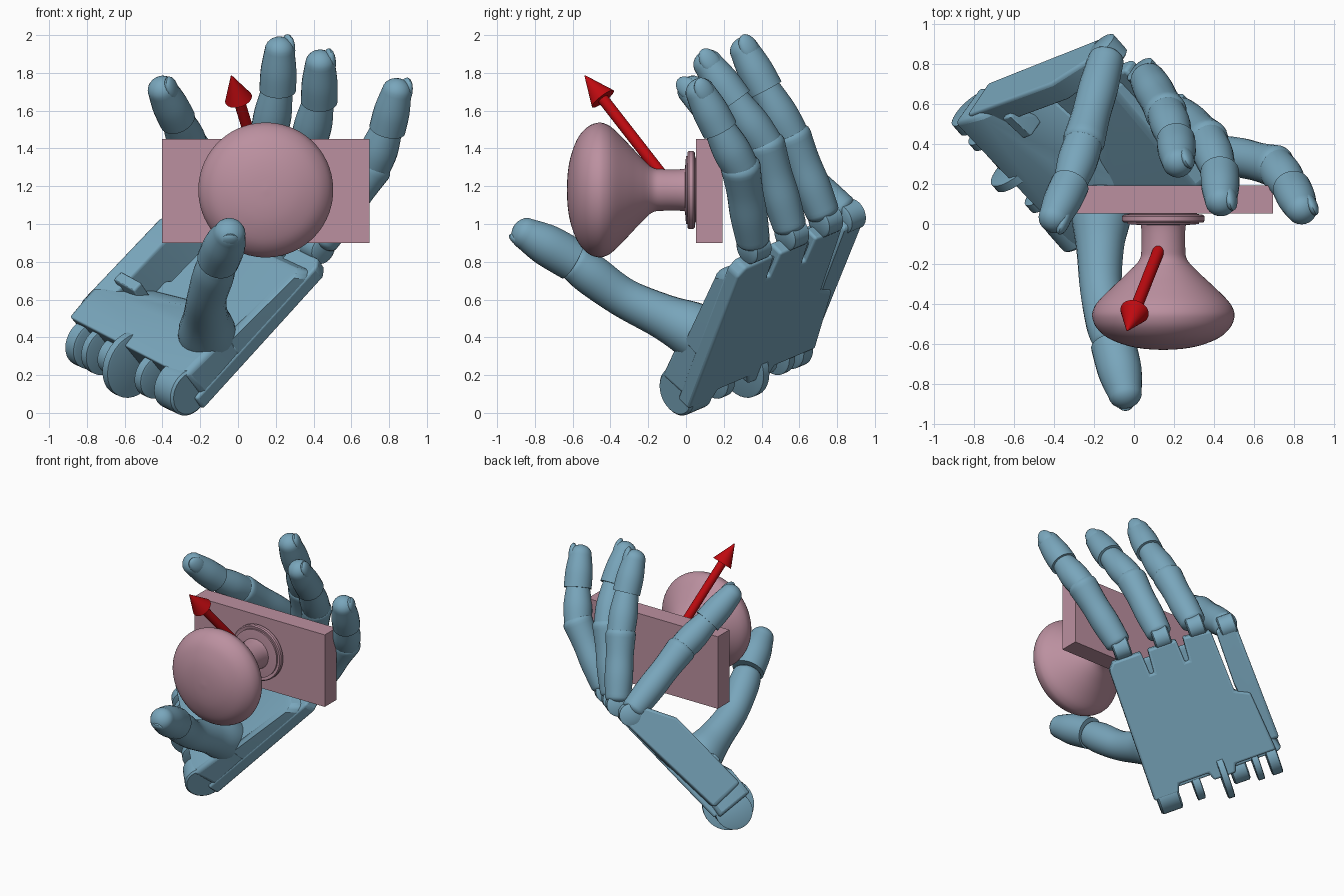
import bpy, bmesh, math
from mathutils import Vector as V

if "Cube" in bpy.data.objects:
    bpy.data.objects.remove(bpy.data.objects["Cube"])


def material(name, color):
    m = bpy.data.materials.new(name)
    m.diffuse_color = (*color, 1)
    m.use_nodes = True
    m.node_tree.nodes["Principled BSDF"].inputs["Base Color"].default_value = m.diffuse_color
    return m


BLUE = material("blue", (0.19, 0.38, 0.5))
PINK = material("pink", (0.5, 0.28, 0.35))
RED = material("red", (0.52, 0.003, 0.005))

# Palm frame: U towards the fingers, W towards the little finger, N out of the palm
P0 = V((-0.3, 0, 0.13))
U = V((0.65, 0.27, 0.715)).normalized()
N = U.cross(V((-0.65, 0.71, 0.285))).normalized()
W = N.cross(U)


def loc(u, w, n):
    return P0 + U * u + W * w + N * n


def finish(name, bm, mat, angle=38, bevel=0):
    bmesh.ops.recalc_face_normals(bm, faces=bm.faces)
    me = bpy.data.meshes.new(name)
    bm.to_mesh(me)
    bm.free()
    me.shade_smooth()
    me.set_sharp_from_angle(angle=math.radians(angle))
    me.materials.append(mat)
    ob = bpy.data.objects.new(name, me)
    bpy.context.collection.objects.link(ob)
    if bevel:
        b = ob.modifiers.new("bevel", "BEVEL")
        b.width, b.segments, b.limit_method = bevel, 3, "ANGLE"
    return ob


def rings(name, centers, radii, mat, sides=24):
    """Loft circles along a path."""
    bm = bmesh.new()
    loops = []
    for i, c in enumerate(centers):
        t = (centers[min(i + 1, len(centers) - 1)] - centers[max(i - 1, 0)]).normalized()
        a = (W - t * W.dot(t)).normalized() if abs(W.dot(t)) < 0.95 else (U - t * U.dot(t)).normalized()
        b = t.cross(a)
        loops.append([bm.verts.new(c + radii[i] * (a * math.cos(k) + b * math.sin(k)))
                      for k in (2 * math.pi * j / sides for j in range(sides))])
    for p, q in zip(loops, loops[1:]):
        for j in range(sides):
            k = (j + 1) % sides
            bm.faces.new((p[j], p[k], q[k], q[j]))
    bm.faces.new(loops[0])
    bm.faces.new(loops[-1])
    return finish(name, bm, mat)


def smooth(vals, n=5):
    """Catmull-Rom interpolation of points or numbers."""
    out = []
    for i in range(len(vals) - 1):
        a, b, c, d = vals[max(i - 1, 0)], vals[i], vals[i + 1], vals[min(i + 2, len(vals) - 1)]
        for k in range(n):
            t = k / n
            out.append((b * 2 + (c - a) * t + (a * 2 - b * 5 + c * 4 - d) * t ** 2
                        + (b * 3 - a - c * 3 + d) * t ** 3) * 0.5)
    return out + [vals[-1]]


def limb(name, pts, radii, start=0.0, end=0.0):
    """Smooth tapered limb with domed ends; start and end scale the dome length."""
    c, r = smooth([V(p) for p in pts]), smooth(radii)
    t0, t1 = (c[0] - c[1]).normalized(), (c[-1] - c[-2]).normalized()
    dome = [math.radians(x) for x in (15, 30, 45, 60, 75, 86)]
    if start:
        c = [c[0] + t0 * r[0] * start * math.sin(x) for x in reversed(dome)] + c
        r = [r[0] * math.cos(x) for x in reversed(dome)] + r
    if end:
        c, r = (c + [c[-1] + t1 * r[-1] * end * math.sin(x) for x in dome],
                r + [r[-1] * math.cos(x) for x in dome])
    return rings(name, c, r, BLUE)


def disc(name, center, axis, r, width):
    a = V(axis).normalized() * width / 2
    e = 0.012
    return rings(name, [center - a, center - a * 0.85, center + a * 0.85, center + a],
                 [r - e, r, r, r - e], BLUE, 32)


def nail(name, tip, direction, out, r):
    """Thin oval plate on the back of a fingertip."""
    d = V(direction).normalized()
    o = (V(out) - d * V(out).dot(d)).normalized()
    s = d.cross(o)
    bm = bmesh.new()
    bmesh.ops.create_uvsphere(bm, u_segments=20, v_segments=10, radius=1)
    for v in bm.verts:
        x, y, z = v.co
        v.co = V(tip) + o * r * 0.66 + d * y * r + s * x * r * 0.68 + o * z * r * 0.38
    finish(name, bm, BLUE)


def slab(name, outline, n0, n1, bevel):
    bm = bmesh.new()
    f = bm.faces.new([bm.verts.new(loc(u, w, n0)) for u, w in outline])
    ext = bmesh.ops.extrude_face_region(bm, geom=[f])
    bmesh.ops.translate(bm, vec=N * (n1 - n0),
                        verts=[g for g in ext["geom"] if isinstance(g, bmesh.types.BMVert)])
    finish(name, bm, BLUE, bevel=bevel)


def hull(name, pts, bevel):
    bm = bmesh.new()
    for p in pts:
        bm.verts.new(loc(*p))
    bmesh.ops.convex_hull(bm, input=bm.verts)
    finish(name, bm, BLUE, bevel=bevel)


# Back of the hand with slots between the knuckles and wrist notches
outline = [(0, -0.1), (0.98, -0.1), (1.03, -0.06), (1.03, 0.15), (0.86, 0.16), (0.86, 0.19),
           (1.03, 0.2), (1.03, 0.41), (0.86, 0.42), (0.86, 0.45), (1.03, 0.46), (1.01, 0.66),
           (0.55, 0.68), (0.5, 0.78), (0.06, 0.82), (0.06, 0.52), (0.0, 0.5), (0.0, 0.34),
           (0.06, 0.32), (0.06, 0.1), (0, 0.08)]
slab("hand_back", outline, -0.13, -0.04, 0.015)
# Heel of the palm, sloping down towards the fingers
hull("palm_heel", [(0.04, -0.1, -0.12), (0.04, 0.86, -0.1), (0.02, -0.09, 0.12), (0.02, 0.86, 0.17),
                   (0.22, 0.85, 0.19), (0.32, 0.45, 0.13), (0.3, -0.09, 0.1), (0.6, -0.09, -0.05),
                   (0.46, 0.75, -0.05)], 0.03)
# Finger pad across the knuckles
hull("palm_pad", [(0.3, -0.1, -0.1), (0.3, -0.09, 0.06), (0.9, -0.09, 0.02), (0.99, -0.1, -0.1),
                  (0.9, 0.64, -0.01), (0.98, 0.64, -0.1), (0.5, 0.5, -0.1), (0.5, 0.35, 0.0)], 0.04)
# Little finger side bar and its raised lip
hull("palm_side_bar", [(0.12, 0.74, -0.1), (0.12, 0.87, -0.08), (0.12, 0.74, 0.14), (0.12, 0.87, 0.17),
                       (0.75, 0.72, 0.14), (0.75, 0.85, 0.17), (1.0, 0.69, -0.12), (1.0, 0.84, -0.12),
                       (0.6, 0.69, -0.12), (1.0, 0.73, 0.03), (1.0, 0.84, 0.04)], 0.02)
hull("palm_lip", [(0.3, 0.62, -0.03), (0.3, 0.76, 0.0), (0.38, 0.62, 0.0), (0.32, 0.62, 0.16),
                  (0.32, 0.78, 0.18), (0.38, 0.62, 0.16), (0.38, 0.78, 0.18)], 0.01)

# Wrist hinge barrels
for i, (w, r, width) in enumerate([(0.0, 0.13, 0.16), (0.22, 0.12, 0.06), (0.42, 0.18, 0.05),
                                   (0.53, 0.1, 0.12), (0.66, 0.13, 0.05), (0.78, 0.13, 0.08)]):
    disc(f"wrist_hinge_{i + 1}", loc(0, w, 0), W, r, width)

# Fingers: knuckle, first joint, second joint, tip
fingers = {
    "index": ((0.42, 0.36, 0.88), (0.71, 0.29, 1.3), (0.79, 0.18, 1.5), (0.84, 0.075, 1.7)),
    "middle": ((0.22, 0.56, 0.95), (0.37, 0.42, 1.42), (0.43, 0.26, 1.65), (0.435, 0.115, 1.85)),
    "ring": ((0.06, 0.74, 1.02), (0.16, 0.56, 1.46), (0.21, 0.42, 1.71), (0.22, 0.31, 1.92)),
    "little": ((-0.13, 0.86, 1.04), (-0.25, 0.42, 1.4), (-0.32, 0.2, 1.55), (-0.4, 0.03, 1.71)),
}
for name, pts in fingers.items():
    a, b, c, d = map(V, pts)
    ab, cd = (b - a).normalized(), (d - c).normalized()
    disc(f"{name}_knuckle", a, W, 0.08, 0.12)
    limb(f"{name}_lower_segment", [a + ab * 0.05, a.lerp(b, 0.4), a.lerp(b, 0.7), b],
         [0.09, 0.099, 0.097, 0.106], 0.5, 0.6)
    limb(f"{name}_middle_segment", [b, b.lerp(c, 0.5), c + cd * 0.03], [0.096, 0.1, 0.078], 0.6, 0.5)
    limb(f"{name}_tip_segment", [c, c.lerp(d, 0.5), d], [0.097, 0.095, 0.079], 0.0, 0.9)
    nail(f"{name}_nail", d, cd, -N, 0.08)

# Thumb
limb("thumb_base", [(-0.16, 0.13, 0.38), (-0.165, 0.03, 0.44), (-0.17, -0.12, 0.51),
                    (-0.165, -0.33, 0.61), (-0.13, -0.5, 0.73), (-0.11, -0.58, 0.79)],
     [0.155, 0.15, 0.12, 0.105, 0.11, 0.1], 0.5, 0.5)
limb("thumb_tip", [(-0.105, -0.6, 0.81), (-0.07, -0.74, 0.89), (-0.045, -0.85, 0.95)],
     [0.113, 0.11, 0.085], 0, 0.85)
nail("thumb_nail", (-0.045, -0.84, 0.945), (0.06, -0.8, 0.5), (0, -0.5, -0.8), 0.08)

# Mounting plate
bm = bmesh.new()
bmesh.ops.create_cube(bm, size=1)
for v in bm.verts:
    v.co = V((0.147 + v.co.x * 1.1, 0.122 + v.co.y * 0.14, 1.175 + v.co.z * 0.55))
finish("plate", bm, PINK)


# Knob and its stepped flange, turned around the y axis
def turned(name, profile):
    rings(name, [V((0.147, y, 1.18)) for r, y in profile], [r for r, y in profile], PINK, 64)


prof = [(0.118, 0.02), (0.11, -0.03), (0.11, -0.12), (0.12, -0.18), (0.18, -0.245), (0.255, -0.315),
        (0.325, -0.385), (0.352, -0.43), (0.356, -0.47), (0.335, -0.52), (0.28, -0.57),
        (0.19, -0.607), (0.1, -0.625), (0.005, -0.631)]
turned("knob", list(zip(smooth([p[0] for p in prof], 4), smooth([p[1] for p in prof], 4))))
turned("knob_flange", [(0.12, -0.005), (0.18, 0.0), (0.18, 0.012), (0.2, 0.008), (0.207, 0.016),
                       (0.207, 0.038), (0.2, 0.046), (0.17, 0.05), (0.17, 0.06)])

# Direction arrow
tail, tip = V((0.145, -0.08, 1.2)), V((-0.035, -0.535, 1.785))
d = (tip - tail).normalized()
rings("arrow_shaft", [tail, tip - d * 0.14], [0.03, 0.03], RED)
rings("arrow_head", [tip - d * 0.16, tip], [0.073, 0.003], RED, 32)
